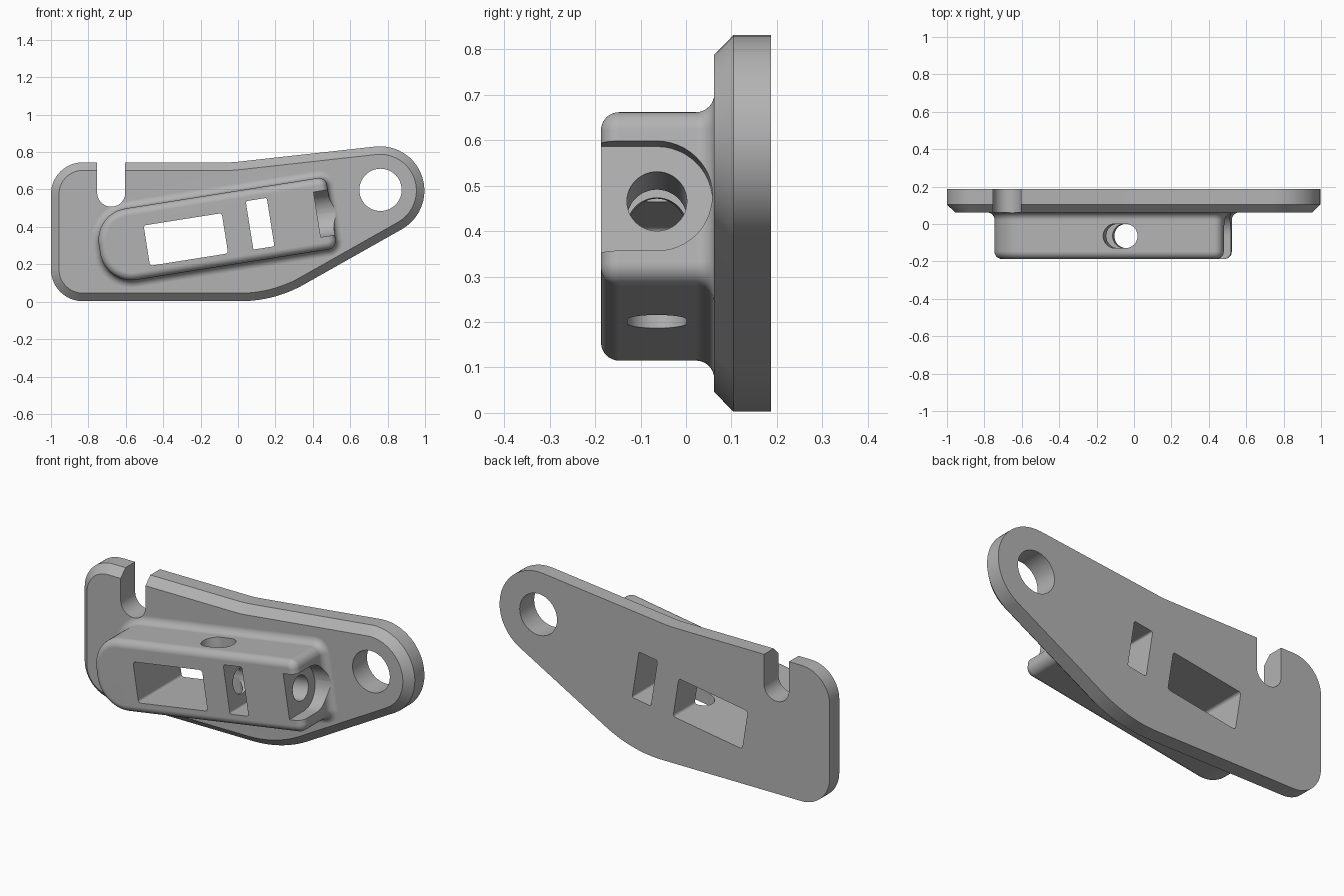
import bpy, bmesh, math
from mathutils import Vector, Matrix

cube = bpy.data.objects.get("Cube")
if cube:
    bpy.data.objects.remove(cube, do_unlink=True)

grey = bpy.data.materials.new("satin grey")
grey.use_nodes = True
grey.diffuse_color = (0.45, 0.45, 0.45, 1)
grey.node_tree.nodes["Principled BSDF"].inputs["Base Color"].default_value = grey.diffuse_color

TILT = math.radians(9)
ORIGIN = Vector((0.118, 0.417))
AXIS_Y = -0.064          # depth of the bore centre line
BACK, FRONT, FACE = 0.187, -0.187, 0.062


def world(u, y, v):
    return Vector((u, y, v))


def tilted(u, y, v):
    p = ORIGIN + Matrix.Rotation(TILT, 2) @ Vector((u, v))
    return Vector((p.x, y, p.y))


def rounded(corners, steps=12):
    """Counter-clockwise polygon of (x, y, radius) -> list of (point, outward normal)."""
    out = []
    for i, (x, y, r) in enumerate(corners):
        p = Vector((x, y))
        e1 = (p - Vector(corners[i - 1][:2])).normalized()
        e2 = (Vector(corners[(i + 1) % len(corners)][:2]) - p).normalized()
        turn = math.atan2(e1.x * e2.y - e1.y * e2.x, e1.dot(e2))
        sr = math.copysign(r, turn)
        n1 = Vector((e1.y, -e1.x))
        c = p - e1 * (r * math.tan(abs(turn) / 2)) - n1 * sr
        for k in range(steps + 1):
            n = Matrix.Rotation(turn * k / steps, 2) @ n1
            out.append((c + n * sr, n))
    return out


def box(cx, cy, hw, hh, r, r_right=None):
    q = r if r_right is None else r_right
    return rounded([(cx - hw, cy - hh, r), (cx + hw, cy - hh, q),
                    (cx + hw, cy + hh, q), (cx - hw, cy + hh, r)])


def loft(name, rings):
    bm = bmesh.new()
    loops = [[bm.verts.new(p) for p in ring] for ring in rings]
    for a, b in zip(loops, loops[1:]):
        for i in range(len(a)):
            bm.faces.new((a[i - 1], a[i], b[i], b[i - 1]))
    bm.faces.new(loops[0])
    bm.faces.new(loops[-1])
    bmesh.ops.remove_doubles(bm, verts=bm.verts, dist=1e-5)
    bmesh.ops.recalc_face_normals(bm, faces=bm.faces)
    mesh = bpy.data.meshes.new(name)
    bm.to_mesh(mesh)
    bm.free()
    ob = bpy.data.objects.new(name, mesh)
    bpy.context.collection.objects.link(ob)
    mesh.materials.append(grey)
    return ob


def stepped(name, outline, levels, place):
    """Stack offset copies of an outline at (depth, offset) levels."""
    return loft(name, [[place((p + n * d).x, y, (p + n * d).y) for p, n in outline]
                       for y, d in levels])


def combine(target, tool, operation):
    tool.hide_render = True
    mod = target.modifiers.new(operation.title(), 'BOOLEAN')
    mod.object, mod.operation, mod.solver = tool, operation, 'EXACT'
    bpy.context.view_layer.objects.active = target
    bpy.ops.object.modifier_apply(modifier=mod.name)
    bpy.data.objects.remove(tool, do_unlink=True)


# Base plate with a chamfered front rim
plate_outline = rounded([(-1, 0.003, 0.17), (0.195, 0.003, 0.69), (1.885, 0.957, 0.237),
                         (-0.03, 0.745, 0.6), (-1, 0.745, 0.17)], 20)
bracket = stepped("mounting_bracket", plate_outline,
                  [(FACE, -0.043), (0.104, 0), (BACK, 0)], world)

# Tilted housing with rounded front edge and filleted foot
R = 0.04
arc = [math.pi / 2 * k / 8 for k in range(9)]
levels = [(FRONT + R * (1 - math.sin(a)), R * (math.cos(a) - 1)) for a in reversed(arc)]
levels += [(FACE - R * (1 - math.sin(a)), R * (1 - math.cos(a))) for a in arc]
levels.append((0.12, R))
housing = stepped("housing", box(-0.2415, 0, 0.6275, 0.193, 0.17, 0.045), levels, tilted)
combine(bracket, housing, 'UNION')

# Round hole and open notch in the plate
through = [(-0.4, 0), (0.4, 0)]
for name, outline in (("eye_cutter", box(0.762, 0.598, 0.113, 0.113, 0.113)),
                      ("notch_cutter", rounded([(-0.753, 0.508, 0.0749), (-0.603, 0.508, 0.0749),
                                                (-0.603, 0.95, 0.01), (-0.753, 0.95, 0.01)]))):
    combine(bracket, stepped(name, outline, through, world), 'DIFFERENCE')

# Two windows through housing and plate
for name, outline in (("wide_window", box(-0.405, -0.021, 0.2115, 0.109, 0.015)),
                      ("narrow_window", box(0, 0, 0.057, 0.131, 0.01))):
    combine(bracket, stepped(name, outline, through, tilted), 'DIFFERENCE')

# Cross slot through the housing, top to bottom
slot = box(-0.163, AXIS_Y, 0.093, 0.065, 0.0649)
combine(bracket, loft("cross_slot", [[tilted(p.x, p.y, v) for p, n in slot]
                                     for v in (-0.3, 0.3)]), 'DIFFERENCE')

# U-shaped end pocket, then the long bore behind it
pocket = rounded([(-0.4, -0.122, 0.01), (AXIS_Y + 0.122, -0.122, 0.1219),
                  (AXIS_Y + 0.122, 0.122, 0.1219), (-0.4, 0.122, 0.01)])
bore = box(AXIS_Y, 0, 0.066, 0.066, 0.066)
for name, outline, ends in (("end_pocket", pocket, (0.309, 0.6)),
                            ("long_bore", bore, (-0.15, 0.5))):
    combine(bracket, loft(name, [[tilted(u, p.x, p.y) for p, n in outline]
                                 for u in ends]), 'DIFFERENCE')

# Smooth curved walls, crisp edges
bpy.ops.object.select_all(action='DESELECT')
bracket.select_set(True)
bpy.context.view_layer.objects.active = bracket
bpy.ops.object.shade_smooth_by_angle(angle=math.radians(25))
weighted = bracket.modifiers.new("Weighted Normals", 'WEIGHTED_NORMAL')
weighted.keep_sharp = True
